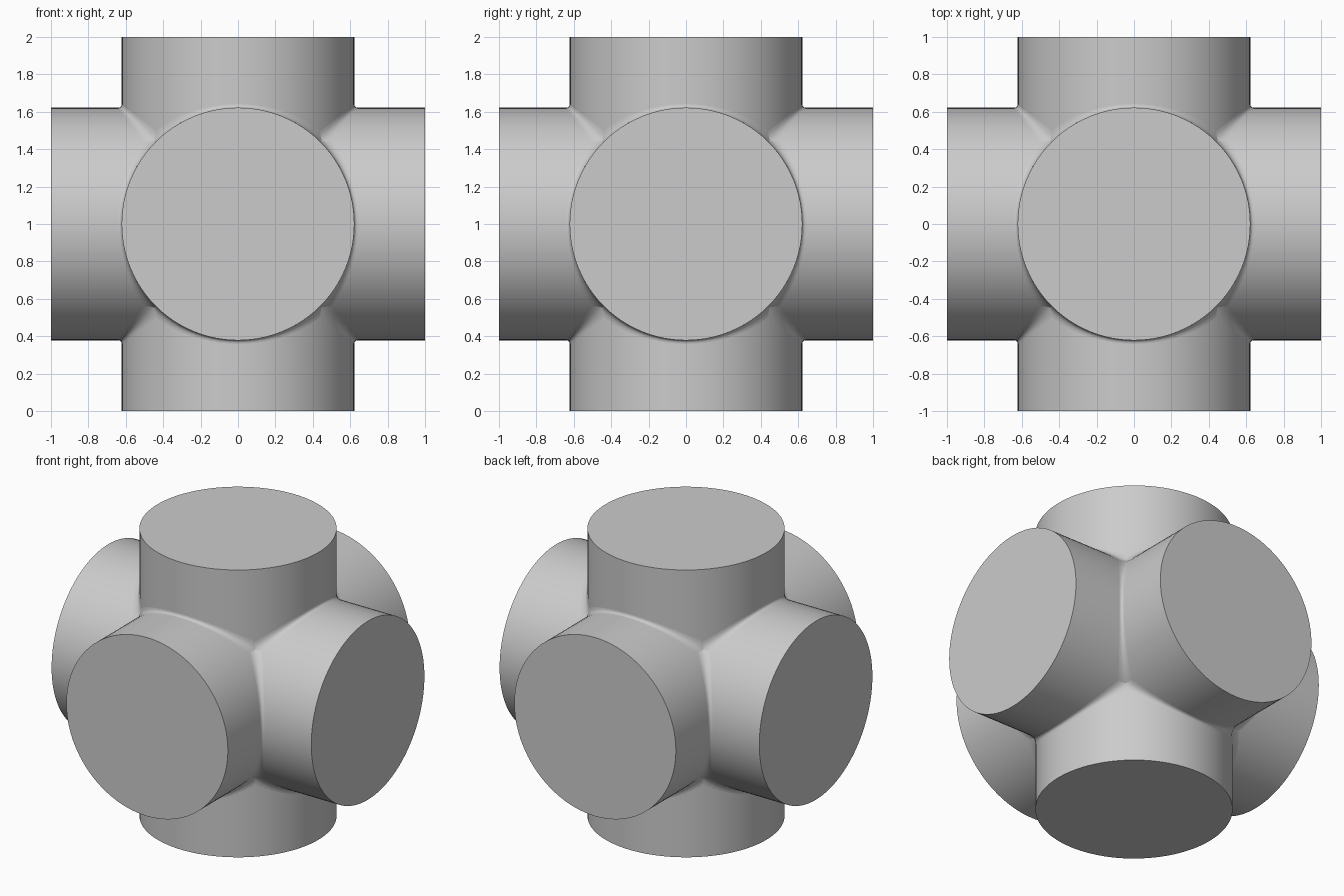
import bpy, bmesh, math
from mathutils import Matrix, Vector

cube = bpy.data.objects.get("Cube")
if cube:
    bpy.data.objects.remove(cube, do_unlink=True)

RADIUS = 0.622
CENTRE = Vector((0, 0, 1))

grey = bpy.data.materials.new("light_grey")
grey.use_nodes = True
grey.diffuse_color = (0.6, 0.6, 0.6, 1)
grey.node_tree.nodes["Principled BSDF"].inputs["Base Color"].default_value = (0.6, 0.6, 0.6, 1)


def finish(name, bm):
    mesh = bpy.data.meshes.new(name)
    bm.to_mesh(mesh)
    bm.free()
    mesh.materials.append(grey)
    obj = bpy.data.objects.new(name, mesh)
    obj.location = CENTRE
    bpy.context.collection.objects.link(obj)
    bpy.ops.object.select_all(action="DESELECT")
    obj.select_set(True)
    bpy.context.view_layer.objects.active = obj
    bpy.ops.object.shade_smooth_by_angle(angle=math.radians(35))


# Three equal pipes crossing at right angles
turns = {
    "vertical_pipe": Matrix.Identity(4),
    "side_to_side_pipe": Matrix.Rotation(math.pi / 2, 4, "Y"),
    "front_to_back_pipe": Matrix.Rotation(math.pi / 2, 4, "X"),
}
for name, turn in turns.items():
    bm = bmesh.new()
    bmesh.ops.create_cone(bm, cap_ends=True, segments=96, radius1=RADIUS,
                          radius2=RADIUS, depth=2, matrix=turn)
    finish(name, bm)


# Concave fillet along each crease where two pipes meet
def add_fillet(bm, along, sign_a, sign_b, steps=24, rows=5):
    a, b = (along + 1) % 3, (along + 2) % 3
    limit = math.radians(51)
    grid = []
    for i in range(steps + 1):
        t = limit * (2 * i / steps - 1)
        depth = RADIUS * math.cos(t)
        width = 0.02 + 0.05 * (t / limit) ** 2
        row = []
        for j in range(rows + 1):
            s = j / rows
            p = Vector((0, 0, 0))
            p[along] = RADIUS * math.sin(t)
            p[a] = sign_a * (depth + width * (1 - s) ** 2)
            p[b] = sign_b * (depth + width * s ** 2)
            row.append(bm.verts.new(p))
        grid.append(row)
    for low, high in zip(grid, grid[1:]):
        for j in range(rows):
            face = bm.faces.new((low[j], low[j + 1], high[j + 1], high[j]))
            face.normal_update()
            if face.normal.dot(face.calc_center_median()) < 0:
                face.normal_flip()


bm = bmesh.new()
for along in range(3):
    for sign_a in (-1, 1):
        for sign_b in (-1, 1):
            add_fillet(bm, along, sign_a, sign_b)
finish("joint_fillets", bm)
